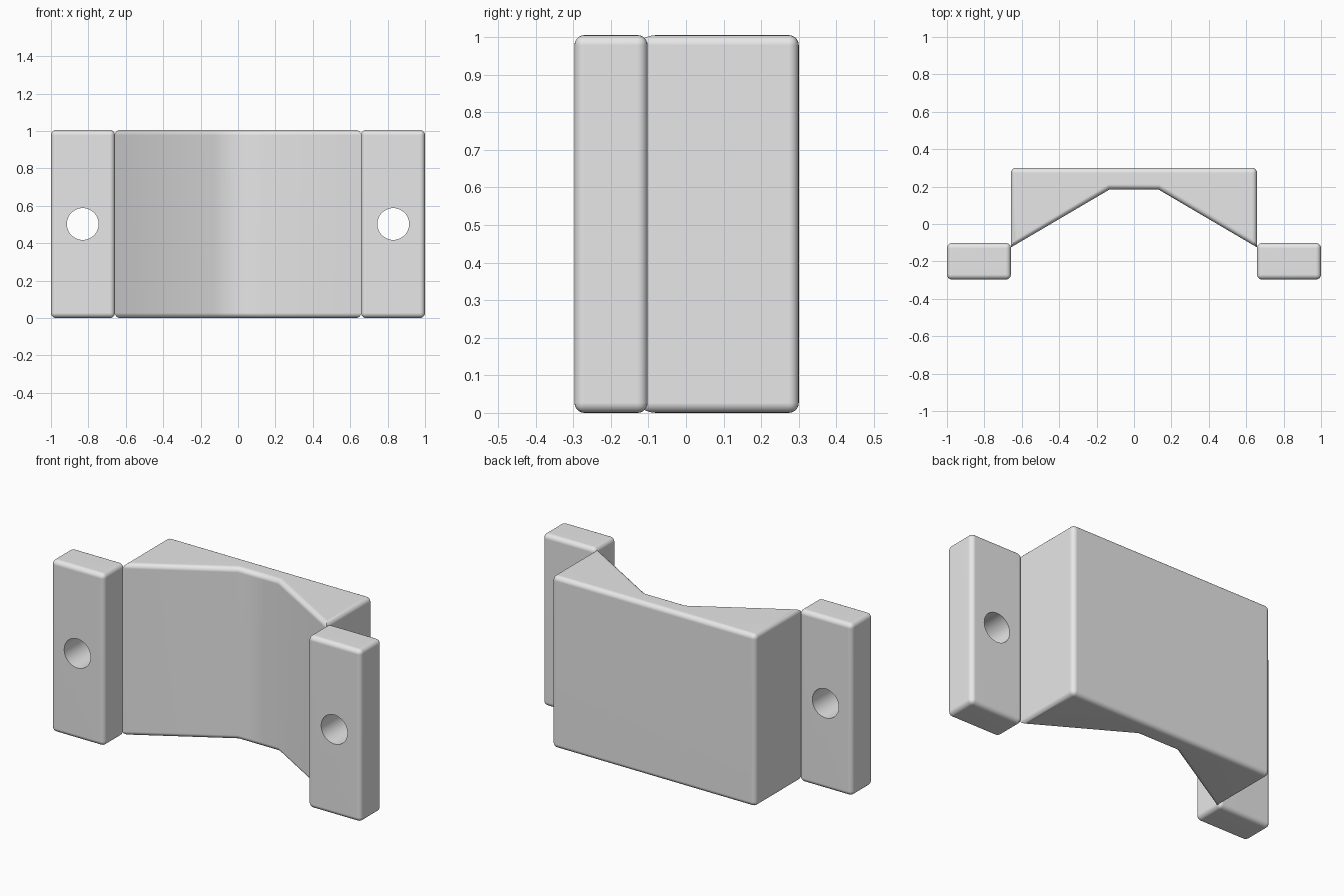
import bpy
import bmesh
from math import radians

cube = bpy.data.objects.get("Cube")
if cube:
    bpy.data.objects.remove(cube, do_unlink=True)

HEIGHT = 1.005
ROUND = 0.027

grey = bpy.data.materials.new("plain grey")
grey.diffuse_color = (0.8, 0.8, 0.8, 1)
grey.use_nodes = True
grey.node_tree.nodes["Principled BSDF"].inputs["Base Color"].default_value = (0.8, 0.8, 0.8, 1)


def rounded_prism(name, profile, keep_edge):
    """Extrude an XY profile upward and round the edges that keep_edge accepts."""
    bm = bmesh.new()
    face = bm.faces.new([bm.verts.new((x, y, 0)) for x, y in profile])
    grown = bmesh.ops.extrude_face_region(bm, geom=[face])["geom"]
    top = [v for v in grown if isinstance(v, bmesh.types.BMVert)]
    bmesh.ops.translate(bm, verts=top, vec=(0, 0, HEIGHT))
    bmesh.ops.recalc_face_normals(bm, faces=bm.faces)
    bmesh.ops.bevel(bm, geom=[e for e in bm.edges if keep_edge(e)], offset=ROUND,
                    segments=5, profile=0.5, affect='EDGES', clamp_overlap=True)
    mesh = bpy.data.meshes.new(name)
    bm.to_mesh(mesh)
    bm.free()
    mesh.materials.append(grey)
    obj = bpy.data.objects.new(name, mesh)
    bpy.context.collection.objects.link(obj)
    return obj


def activate(obj):
    bpy.ops.object.select_all(action='DESELECT')
    obj.select_set(True)
    bpy.context.view_layer.objects.active = obj


def finish(obj):
    activate(obj)
    bpy.ops.object.shade_smooth_by_angle(angle=radians(35))
    mod = obj.modifiers.new("Even shading", 'WEIGHTED_NORMAL')
    mod.keep_sharp = True


def is_body_rounded(edge):
    a, b = (v.co for v in edge.verts)
    vertical = abs(a.z - b.z) > 0.5
    return not vertical or a.y > 0.25


# Body with a tapered channel in its front
half = [(0.13, 0.185), (0.658, -0.125), (0.658, 0.3)]
profile = half + [(-x, y) for x, y in reversed(half)]
finish(rounded_prism("channel_body", profile, is_body_rounded))

# Mounting flanges, each with a bolt hole
for side, sign in (("left", 1), ("right", -1)):
    xs = (sign * 0.658, sign * 1.0)
    corners = [(xs[0], -0.297), (xs[1], -0.297), (xs[1], -0.102), (xs[0], -0.102)]
    flange = rounded_prism(side + "_flange", corners, lambda e: True)

    bpy.ops.mesh.primitive_cylinder_add(vertices=48, radius=0.085, depth=0.6,
                                        location=(sign * 0.83, -0.2, HEIGHT / 2),
                                        rotation=(radians(90), 0, 0))
    cutter = bpy.context.object
    cutter.name = side + "_hole_cutter"
    cutter.data.materials.append(grey)
    cutter.hide_render = True

    hole = flange.modifiers.new("Bolt hole", 'BOOLEAN')
    hole.operation = 'DIFFERENCE'
    hole.solver = 'EXACT'
    hole.object = cutter
    activate(flange)
    bpy.ops.object.modifier_apply(modifier=hole.name)
    bpy.data.objects.remove(cutter, do_unlink=True)
    finish(flange)
